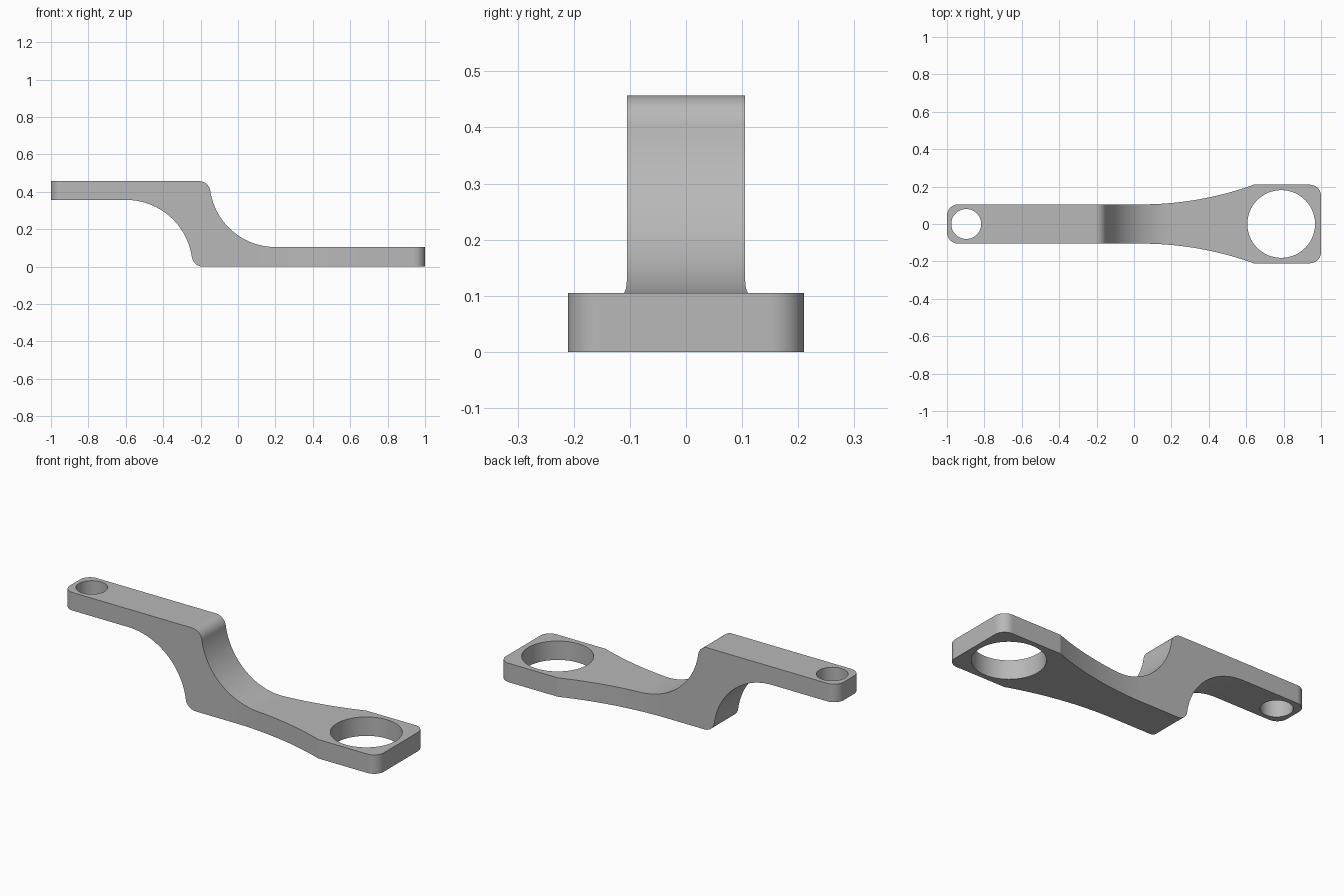
import bpy, bmesh
from math import sin, cos, pi, sqrt, atan2, asin, radians
from mathutils import Vector

cube = bpy.data.objects.get("Cube")
if cube:
    bpy.data.objects.remove(cube, do_unlink=True)

metal = bpy.data.materials.new("plain grey metal")
metal.use_nodes = True
grey = (0.48, 0.48, 0.48, 1)
metal.diffuse_color = grey
metal.node_tree.nodes["Principled BSDF"].inputs["Base Color"].default_value = grey

# Main dimensions
TOP, UPPER_BOTTOM, LOWER_TOP = 0.457, 0.357, 0.105
NARROW, WIDE, FILLET = 0.105, 0.21, 0.06


def arc(cx, cy, r, a0, a1, n=16):
    return [(cx + r * cos(a0 + (a1 - a0) * i / n),
             cy + r * sin(a0 + (a1 - a0) * i / n)) for i in range(n + 1)]


def prism(name, points, place, direction):
    """Extrude a closed 2D outline along a direction."""
    bm = bmesh.new()
    face = bm.faces.new([bm.verts.new(place(*p)) for p in points])
    new = bmesh.ops.extrude_face_region(bm, geom=[face])["geom"]
    bmesh.ops.translate(bm, vec=Vector(direction),
                        verts=[v for v in new if isinstance(v, bmesh.types.BMVert)])
    bmesh.ops.recalc_face_normals(bm, faces=bm.faces)
    mesh = bpy.data.meshes.new(name)
    bm.to_mesh(mesh)
    bm.free()
    mesh.materials.append(metal)
    obj = bpy.data.objects.new(name, mesh)
    bpy.context.collection.objects.link(obj)
    return obj


def combine(obj, cutter, operation):
    """Apply a boolean and discard the cutter."""
    cutter.hide_render = True
    mod = obj.modifiers.new("cut", 'BOOLEAN')
    mod.operation, mod.object, mod.solver = operation, cutter, 'EXACT'
    bpy.context.view_layer.objects.active = obj
    bpy.ops.object.modifier_apply(modifier=mod.name)
    bpy.data.objects.remove(cutter, do_unlink=True)


# Side profile: two flat arms joined by a curved step
big_r = TOP - LOWER_TOP
low_r = UPPER_BOTTOM
reach = sqrt((big_r + FILLET) ** 2 - FILLET ** 2)
low_reach = sqrt((low_r + FILLET) ** 2 - FILLET ** 2)
tilt = asin(FILLET / (big_r + FILLET))
low_tilt = asin(FILLET / (low_r + FILLET))
side = [(-1, UPPER_BOTTOM), (-1, TOP)]
side += arc(0.2 - reach, TOP - FILLET, FILLET, pi / 2, tilt)
side += arc(0.2, TOP, big_r, pi + tilt, 1.5 * pi, 32)[1:]
side += [(1, LOWER_TOP), (1, 0)]
side += arc(-0.6 + low_reach, FILLET, FILLET, 1.5 * pi, pi + low_tilt)
side += arc(-0.6, 0, low_r, low_tilt, pi / 2, 32)[1:]
bracket = prism("stepped_arm", side, lambda x, z: (x, -0.3, z), (0, 0.6, 0))

# Plan outline: rounded ends and a widening flare, mirrored across the length
start, end = 0.04, 0.64
run, rise = end - start, WIDE - NARROW
flare_r = (run ** 2 + rise ** 2) / (2 * rise)
swing = atan2(run, flare_r - rise)
half = arc(-1 + FILLET, NARROW - FILLET, FILLET, pi, pi / 2)
half += arc(start, NARROW + flare_r, flare_r, -pi / 2, -pi / 2 + swing, 24)
half += arc(1 - FILLET, WIDE - FILLET, FILLET, pi / 2, 0)
outline = half + [(x, -y) for x, y in reversed(half)]
plan = prism("plan_cutter", outline, lambda x, y: (x, y, -0.1), (0, 0, 0.7))
combine(bracket, plan, 'INTERSECT')

# Through holes at both ends
for x, r in ((-0.897, 0.08), (0.787, 0.181)):
    ring = arc(x, 0, r, 0, 2 * pi, 64)[:-1]
    hole = prism("hole_cutter", ring, lambda x, y: (x, y, -0.1), (0, 0, 0.7))
    combine(bracket, hole, 'DIFFERENCE')

# Smooth curves, crisp edges
bpy.ops.object.select_all(action='DESELECT')
bracket.select_set(True)
bpy.context.view_layer.objects.active = bracket
bpy.ops.object.shade_smooth_by_angle(angle=radians(15))
weighted = bracket.modifiers.new("flat face shading", 'WEIGHTED_NORMAL')
weighted.keep_sharp = True
